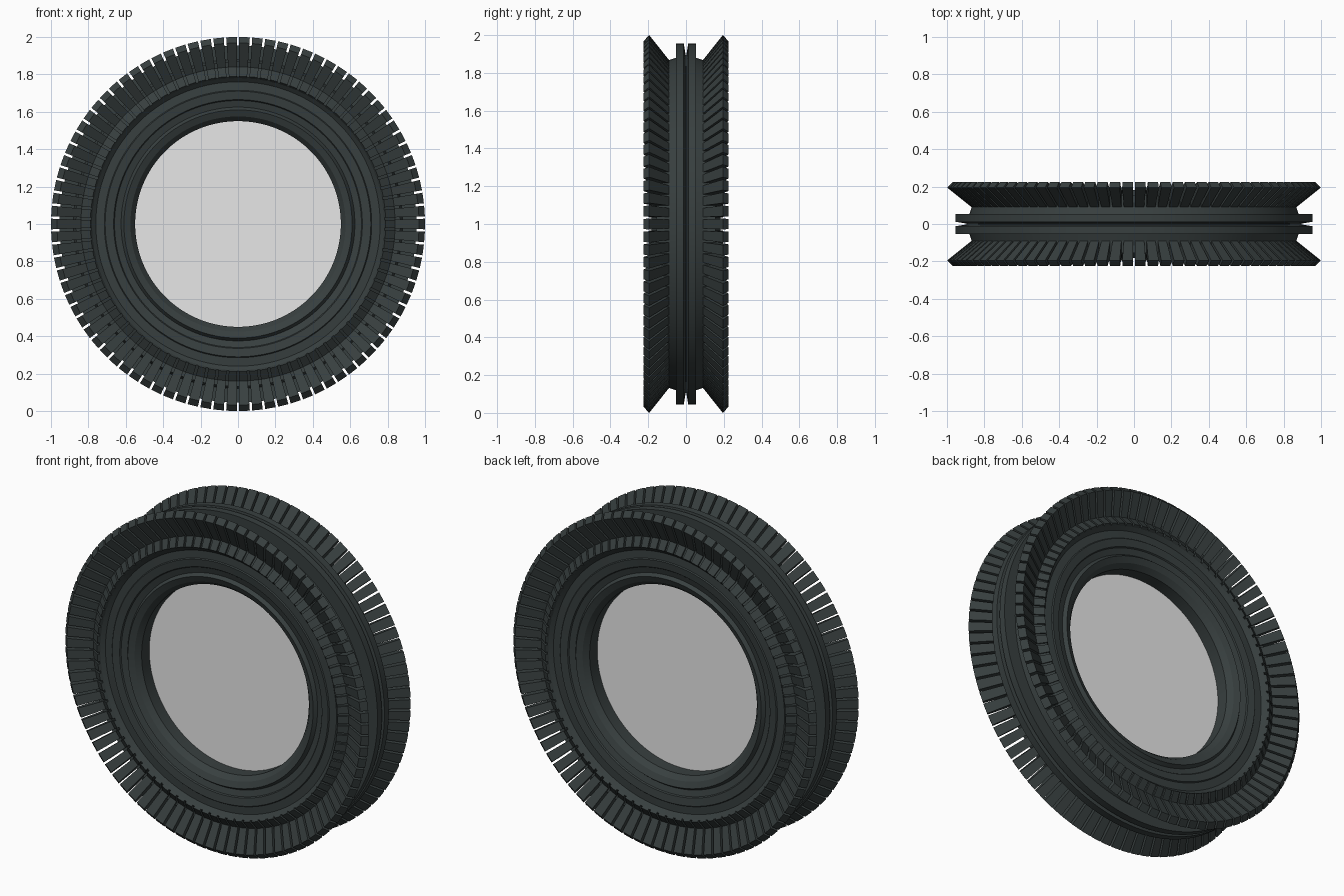
import bpy, bmesh, math

if "Cube" in bpy.data.objects:
    bpy.data.objects.remove(bpy.data.objects["Cube"])

N_LUGS = 90
SEG = 180
GAP = 0.013


def material(name, rgb):
    m = bpy.data.materials.new(name)
    m.diffuse_color = (*rgb, 1)
    m.use_nodes = True
    m.node_tree.nodes["Principled BSDF"].inputs["Base Color"].default_value = m.diffuse_color
    return m


rubber = material("dark rubber", (0.039, 0.050, 0.050))
grey = material("light grey", (0.8, 0.8, 0.8))


def finish(name, bm, mat):
    bmesh.ops.recalc_face_normals(bm, faces=bm.faces[:])
    me = bpy.data.meshes.new(name)
    bm.to_mesh(me)
    bm.free()
    me.materials.append(mat)
    ob = bpy.data.objects.new(name, me)
    bpy.context.collection.objects.link(ob)
    bpy.ops.object.select_all(action='DESELECT')
    ob.select_set(True)
    bpy.context.view_layer.objects.active = ob
    bpy.ops.object.shade_smooth_by_angle(angle=math.radians(12))
    return ob


def point(r, y, t):
    return (r * math.sin(t), y, 1 + r * math.cos(t))


def lathe(name, profile, mat):
    # revolve a closed (radius, y) profile around the wheel axis
    bm = bmesh.new()
    rings = [[bm.verts.new(point(r, y, 2 * math.pi * i / SEG)) for r, y in profile]
             for i in range(SEG)]
    n = len(profile)
    for i in range(SEG):
        a, b = rings[i], rings[(i + 1) % SEG]
        for j in range(n):
            k = (j + 1) % n
            bm.faces.new((a[j], a[k], b[k], b[j]))
    return finish(name, bm, mat)


# tyre body: half profile from bead to centre groove, mirrored across y = 0
half = [(0.55, 0.045), (0.55, 0.12), (0.575, 0.15), (0.61, 0.165), (0.625, 0.145),
        (0.66, 0.155), (0.665, 0.162), (0.71, 0.168), (0.715, 0.162), (0.76, 0.16),
        (0.785, 0.183), (0.84, 0.15), (0.868, 0.155), (0.868, 0.09), (0.88, 0.053),
        (0.955, 0.053), (0.955, 0.012), (0.895, 0.002)]
lathe("tyre_body", half + [(r, -y) for r, y in reversed(half)], rubber)

# shoulder lugs: one cross-section repeated round both flared edges
lug = [(0.772, 0.165), (0.79, 0.195), (0.84, 0.16), (0.968, 0.225),
       (1.0, 0.195), (0.866, 0.088), (0.80, 0.10)]
bm = bmesh.new()
for side in (-1, 1):
    for i in range(N_LUGS):
        mid = 2 * math.pi * (i + 0.5) / N_LUGS
        ends = []
        for s in (-1, 1):
            ends.append([bm.verts.new(point(r, side * y,
                         mid + s * (math.pi / N_LUGS - GAP / 2 / r))) for r, y in lug])
        a, b = ends
        bm.faces.new(a)
        bm.faces.new(b)
        for j in range(len(lug)):
            k = (j + 1) % len(lug)
            bm.faces.new((a[j], a[k], b[k], b[j]))
finish("tread_lugs", bm, rubber)

# plain grey hub plate closing the centre
bm = bmesh.new()
front = [bm.verts.new(point(0.555, -0.048, 2 * math.pi * i / SEG)) for i in range(SEG)]
back = [bm.verts.new(point(0.555, 0.048, 2 * math.pi * i / SEG)) for i in range(SEG)]
bm.faces.new(front)
bm.faces.new(back)
for i in range(SEG):
    k = (i + 1) % SEG
    bm.faces.new((front[i], front[k], back[k], back[i]))
finish("hub_plate", bm, grey)
